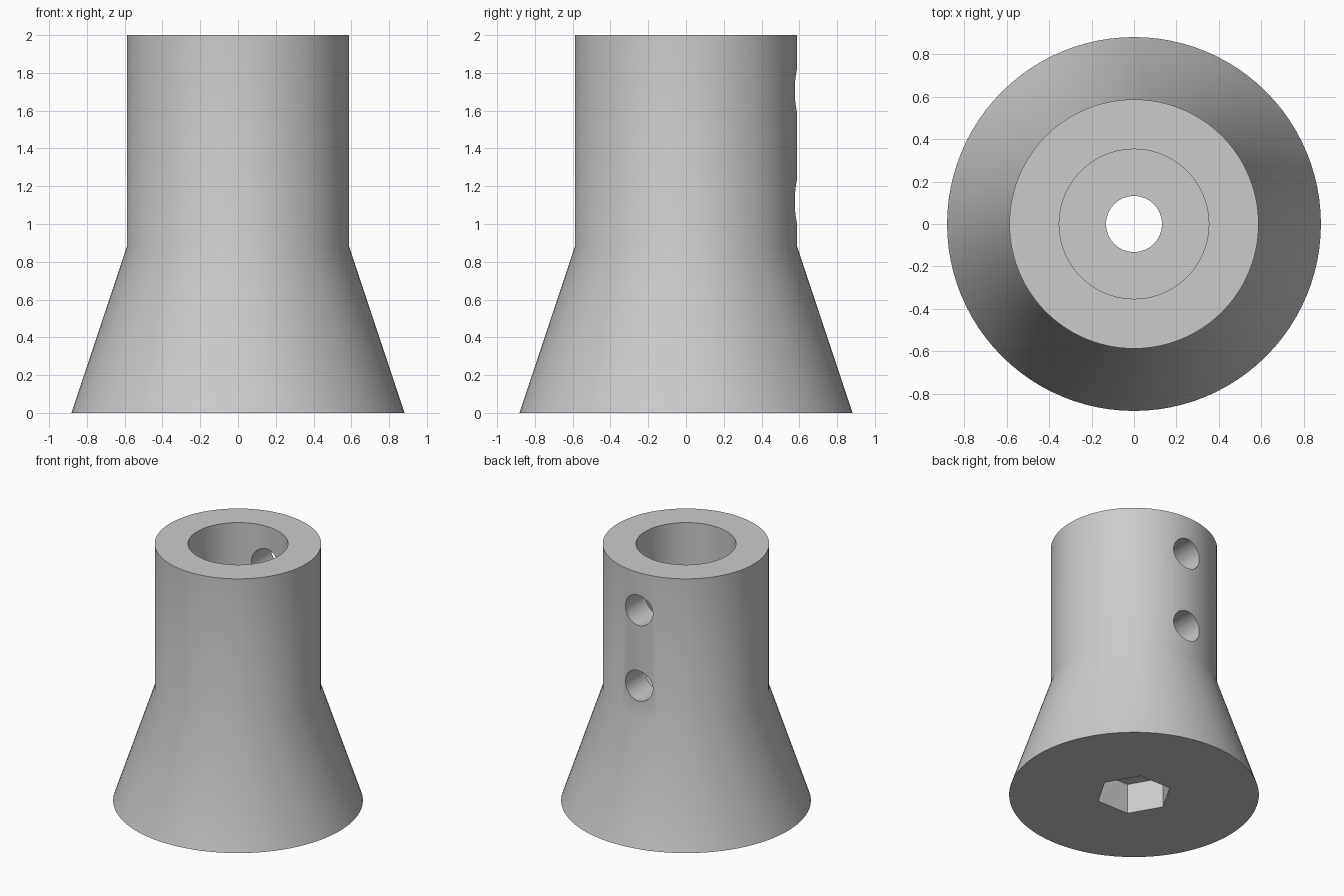
import bpy, bmesh
from math import pi
from mathutils import Matrix, Vector

cube = bpy.data.objects.get("Cube")
if cube:
    bpy.data.objects.remove(cube, do_unlink=True)

# Main sizes
BASE_R, SHAFT_R, BORE_R, BOLT_R = 0.882, 0.588, 0.353, 0.132
HEIGHT, SHOULDER_Z, BORE_FLOOR = 2.0, 0.882, 0.882
NUT_R, NUT_DEPTH, SCREW_R = 0.268, 0.235, 0.118

# Plain grey material
grey = bpy.data.materials.new("grey")
grey.use_nodes = True
colour = (0.6, 0.6, 0.6, 1)
grey.diffuse_color = colour
grey.node_tree.nodes["Principled BSDF"].inputs["Base Color"].default_value = colour


def add_object(name, bm):
    bmesh.ops.recalc_face_normals(bm, faces=bm.faces)
    mesh = bpy.data.meshes.new(name)
    bm.to_mesh(mesh)
    bm.free()
    mesh.materials.append(grey)
    obj = bpy.data.objects.new(name, mesh)
    bpy.context.collection.objects.link(obj)
    return obj


def lathe(name, profile, steps):
    """Revolve a closed profile of (radius, z) around the z axis."""
    bm = bmesh.new()
    verts = [bm.verts.new((r, 0, z)) for r, z in profile]
    edges = [bm.edges.new((verts[i - 1], verts[i])) for i in range(len(verts))]
    bmesh.ops.spin(bm, geom=verts + edges, cent=(0, 0, 0), axis=(0, 0, 1),
                   angle=2 * pi, steps=steps, use_merge=True)
    bmesh.ops.remove_doubles(bm, verts=bm.verts, dist=0.0001)
    return add_object(name, bm)


def cut(body, name, sides, radius, depth, matrix):
    """Subtract a prism from the body."""
    bm = bmesh.new()
    bmesh.ops.create_cone(bm, cap_ends=True, segments=sides, radius1=radius,
                          radius2=radius, depth=depth, matrix=matrix)
    cutter = add_object(name, bm)
    cutter.hide_render = True
    mod = body.modifiers.new(name, 'BOOLEAN')
    mod.operation, mod.solver, mod.object = 'DIFFERENCE', 'EXACT', cutter
    bpy.context.view_layer.objects.active = body
    bpy.ops.object.modifier_apply(modifier=name)
    bpy.data.objects.remove(cutter, do_unlink=True)


# Flared foot with socket and bolt hole
foot = lathe("flared_foot", [
    (BOLT_R, 0), (BASE_R, 0), (SHAFT_R, SHOULDER_Z), (SHAFT_R, HEIGHT),
    (BORE_R, HEIGHT), (BORE_R, BORE_FLOOR), (BOLT_R, BORE_FLOOR)], 96)

# Hexagonal nut recess underneath, corners on the x axis
cut(foot, "nut_recess", 6, NUT_R, 2 * NUT_DEPTH,
    Matrix.Rotation(pi / 2, 4, 'Z'))

# Two set screw holes through the back wall
for z in (1.706, 1.118):
    cut(foot, "screw_hole", 48, SCREW_R, 0.6,
        Matrix.Translation(Vector((0, 0.45, z))) @ Matrix.Rotation(pi / 2, 4, 'X'))

# Smooth sides, sharp rims
bpy.ops.object.select_all(action='DESELECT')
foot.select_set(True)
bpy.context.view_layer.objects.active = foot
bpy.ops.object.shade_smooth_by_angle(angle=pi / 6)
